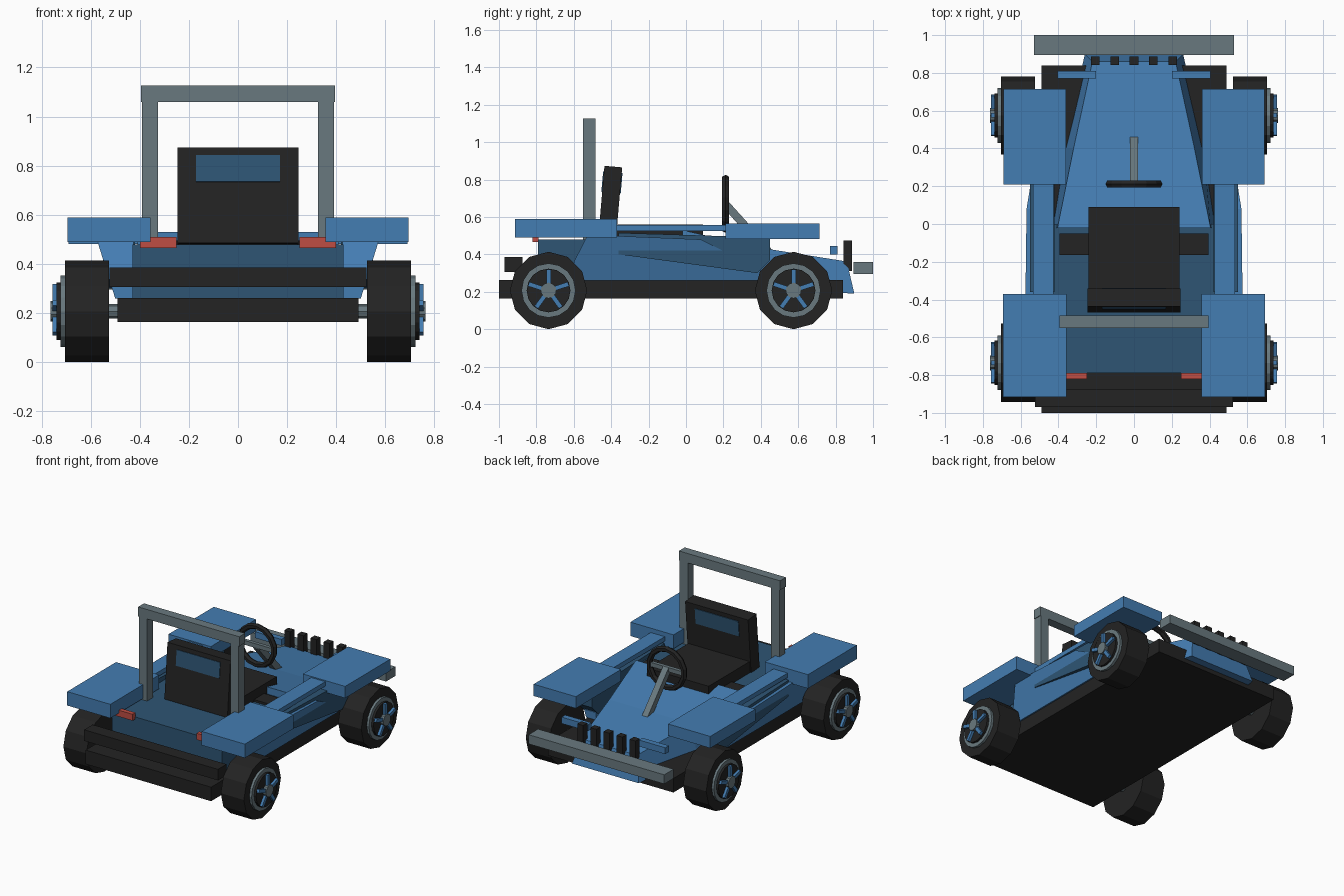
import bpy, bmesh, math
from mathutils import Vector, Matrix

if "Cube" in bpy.data.objects:
    bpy.data.objects.remove(bpy.data.objects["Cube"])


def material(name, hexa):
    def lin(c):
        c /= 255
        return c / 12.92 if c <= 0.04045 else ((c + 0.055) / 1.055) ** 2.4
    m = bpy.data.materials.new(name)
    m.diffuse_color = [lin(int(hexa[i:i + 2], 16)) for i in (0, 2, 4)] + [1]
    m.use_nodes = True
    m.node_tree.nodes["Principled BSDF"].inputs["Base Color"].default_value = m.diffuse_color
    return m


BLUE = material("body blue", "447db2")
NAVY = material("dark blue", "2e5574")
BLACK = material("black", "232323")
GRAY = material("metal gray", "69797f")
RED = material("light red", "bf4d43")


def finish(name, bm, mat):
    bmesh.ops.recalc_face_normals(bm, faces=bm.faces)
    me = bpy.data.meshes.new(name)
    bm.to_mesh(me)
    bm.free()
    me.materials.append(mat)
    ob = bpy.data.objects.new(name, me)
    bpy.context.collection.objects.link(ob)
    return ob


def box(name, mat, x, y, z, rot=None):
    """Box from (min, max) ranges, optionally rotated about its centre."""
    bm = bmesh.new()
    size = [r[1] - r[0] for r in (x, y, z)]
    mid = [(r[1] + r[0]) / 2 for r in (x, y, z)]
    bmesh.ops.create_cube(bm, size=1, matrix=Matrix.Translation(mid)
                          @ (rot or Matrix()) @ Matrix.Diagonal(size + [1]))
    return finish(name, bm, mat)


def pair(name, mat, x, y, z):
    """Left and right copies of a box given for +x."""
    box(name + "_right", mat, x, y, z)
    box(name + "_left", mat, (-x[1], -x[0]), y, z)


def loft(name, mat, rings):
    """Solid through rings with equal point counts."""
    bm = bmesh.new()
    rs = [[bm.verts.new(p) for p in r] for r in rings]
    n = len(rs[0])
    for a, b in zip(rs, rs[1:]):
        for i in range(n):
            j = (i + 1) % n
            bm.faces.new((a[i], a[j], b[j], b[i]))
    bm.faces.new(rs[0])
    bm.faces.new(rs[-1])
    return finish(name, bm, mat)


def disc(name, mat, r, x0, x1, y, z, sides):
    """Cylinder along x."""
    def ring(x, rr):
        return [(x, y + rr * math.sin(2 * math.pi * i / sides),
                 z + rr * math.cos(2 * math.pi * i / sides)) for i in range(sides)]
    return loft(name, mat, [ring(x0, r), ring(x1, r)])


# chassis, bumpers
box("chassis_plate", BLACK, (-.49, .49), (-1, .84), (.163, .262))
box("rear_bumper", BLACK, (-.523, .523), (-.97, -.875), (.307, .385))
box("front_bumper", GRAY, (-.53, .53), (.895, 1), (.295, .36))

# tub and cockpit floor
box("tub", NAVY, (-.43, .43), (-.79, 0), (.26, .48))
box("cockpit_bar", BLACK, (-.395, .395), (-.165, -.05), (.42, .495))

# hood tapering to the nose
loft("hood", BLUE, [
    [(-.43, -.02, .26), (-.405, -.02, .53), (.405, -.02, .53), (.43, -.02, .26)],
    [(-.37, .4, .22), (-.32, .4, .435), (.32, .4, .435), (.37, .4, .22)],
    [(-.26, .9, .19), (-.22, .86, .362), (.22, .86, .362), (.26, .9, .19)]])

# side panels flaring outward at the top
for s, side in ((1, "right"), (-1, "left")):
    prof = [(-.6, .26), (-.6, .36), (-.525, .505), (.08, .48), (.4, .315), (.4, .26)]
    loft("side_panel_" + side, BLUE, [
        [(s * .425, y, z) for y, z in prof],
        [(s * (.50 + .075 * (z - .26) / .24), y, z) for y, z in prof]])
    prof = [(-.36, .4), (-.36, .515), (.45, .49), (.45, .37), (.38, .3)]
    loft("inner_panel_" + side, NAVY, [
        [(s * .42, y, z) for y, z in prof], [(s * .55, y, z) for y, z in prof]])

# fenders, side rails and lamps
pair("rear_fender", BLUE, (.357, .694), (-.915, -.37), (.49, .588))
pair("front_fender", BLUE, (.36, .69), (.21, .715), (.482, .565))
pair("side_rail", BLUE, (.425, .535), (-.38, .215), (.525, .557))
pair("tail_light", RED, (.25, .4), (-.82, -.788), (.465, .51))
pair("headlight_bar", BLUE, (.2, .405), (.77, .81), (.4, .445))

# grille posts
for i in range(5):
    x = (i - 2) * .1025
    box(f"grille_post_{i + 1}", BLACK, (x - .023, x + .023), (.842, .888), (.31, .475))

# roll hoop
pair("hoop_post", GRAY, (.325, .39), (-.55, -.485), (.46, 1.07))
box("hoop_top", GRAY, (-.395, .395), (-.55, -.485), (1.06, 1.127))

# seat
tilt = Matrix.Rotation(math.radians(-5), 4, "X")
box("seat_cushion", BLACK, (-.24, .24), (-.42, .09), (.45, .56))
box("seat_back", BLACK, (-.246, .246), (-.453, -.358), (.48, .87), tilt)
box("seat_back_panel", NAVY, (-.17, .17), (-.448, -.344), (.73, .84), tilt)

# steering wheel, crossbar and column
bm = bmesh.new()
N, M = 14, 6
grid = []
for i in range(N):
    a = 2 * math.pi * i / N
    row = []
    for k in range(M):
        b = 2 * math.pi * k / M
        r = .135 + .02 * math.cos(b)
        row.append(bm.verts.new((r * math.sin(a), .212 + .022 * math.sin(b),
                                 .67 + r * math.cos(a))))
    grid.append(row)
for i in range(N):
    for k in range(M):
        p, q, l = grid[i], grid[(i + 1) % N], (k + 1) % M
        bm.faces.new((p[k], q[k], q[l], p[l]))
finish("steering_wheel", bm, BLACK)
box("steering_crossbar", GRAY, (-.125, .125), (.2, .225), (.655, .685))
loft("steering_column", GRAY, [
    [(x, y, z) for x, y, z in ((-.022, .2, .65), (.022, .2, .65), (.022, .225, .685), (-.022, .225, .685))],
    [(x, y, z) for x, y, z in ((-.022, .43, .39), (.022, .43, .39), (.022, .465, .42), (-.022, .465, .42))]])

# wheels and axles
for end, y in (("rear", -.735), ("front", .575)):
    z = .207
    disc(end + "_axle", GRAY, .03, -.6, .6, y, z, 8)
    for s, side in ((1, "right"), (-1, "left")):
        tag = f"{end}_{side}_"
        disc(tag + "tire", BLACK, .207, s * .525, s * .705, y, z, 12)
        disc(tag + "rim", GRAY, .145, s * .70, s * .722, y, z, 16)
        disc(tag + "rim_inset", BLACK, .117, s * .715, s * .738, y, z, 16)
        disc(tag + "hub", GRAY, .042, s * .73, s * .763, y, z, 10)
        bm = bmesh.new()
        for k in range(5):
            spin = Matrix.Rotation(2 * math.pi * k / 5, 4, "X")
            bmesh.ops.create_cube(bm, size=1, matrix=Matrix.Translation((s * .744, y, z))
                                  @ spin @ Matrix.Translation((0, 0, .067))
                                  @ Matrix.Diagonal((.024, .024, .09, 1)))
        finish(tag + "spokes", bm, BLUE)
